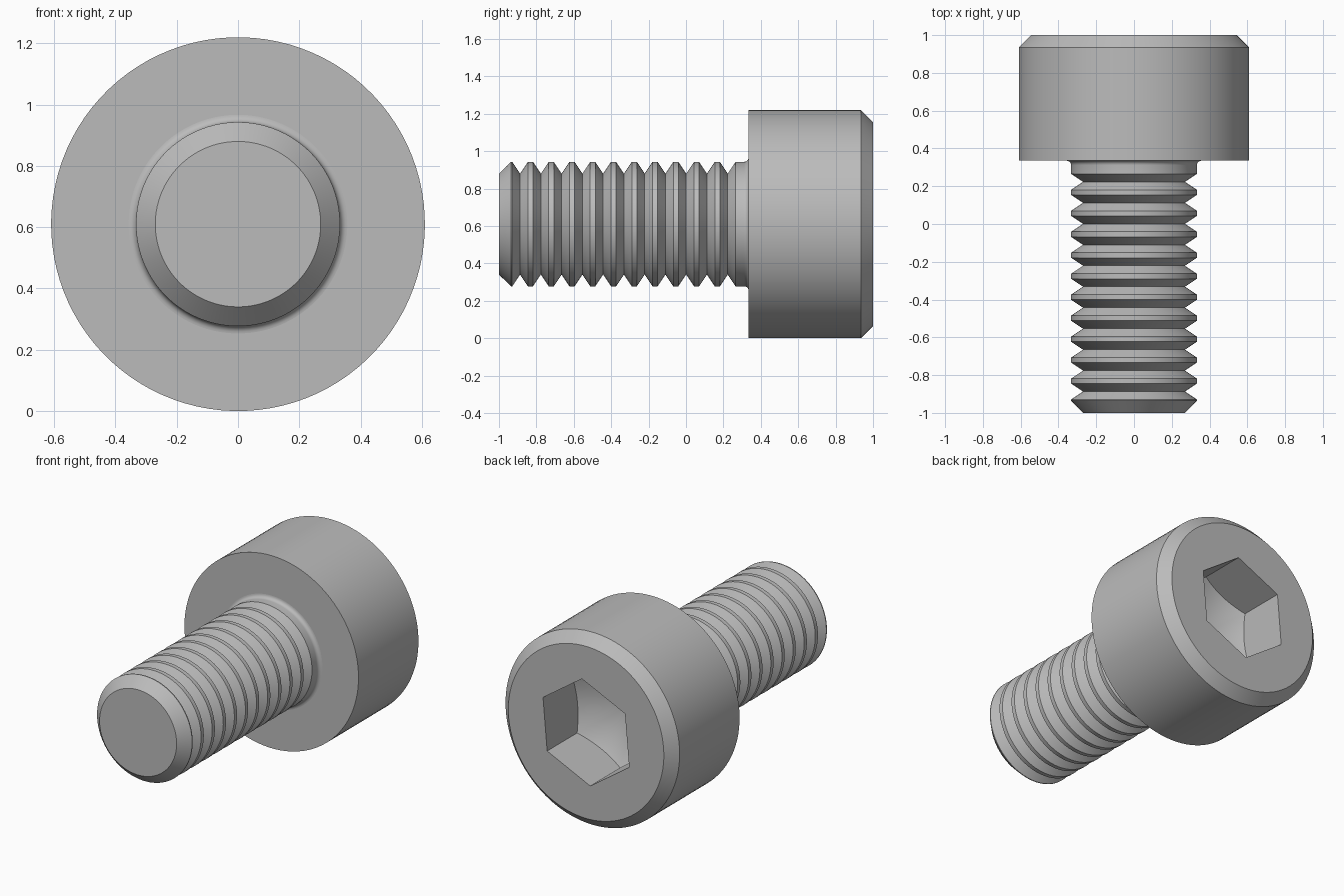
import bpy, bmesh, math

cube = bpy.data.objects.get("Cube")
if cube:
    bpy.data.objects.remove(cube, do_unlink=True)

SEGMENTS = 96            # 16 per side of the hex socket
START = math.radians(25)  # angle of the first socket corner
HEAD_R = 0.61
SHANK_R = 0.333
ROOT_R = 0.27
SEAT_Y = 0.335           # underside of the head
HEX_R = 0.333

steel = bpy.data.materials.new("grey steel")
steel.use_nodes = True
steel.diffuse_color = (0.5, 0.5, 0.5, 1)
steel.node_tree.nodes["Principled BSDF"].inputs["Base Color"].default_value = (0.5, 0.5, 0.5, 1)


def lathe(name, rings):
    """Skin rings along y; each ring maps an angle to (radius, y). Radius 0 closes to a point."""
    bm = bmesh.new()
    loops = []
    for ring in rings:
        if ring(0)[0] == 0:
            loops.append([bm.verts.new((0, ring(0)[1], HEAD_R))])
            continue
        loop = []
        for i in range(SEGMENTS):
            a = 2 * math.pi * i / SEGMENTS
            r, y = ring(a)
            loop.append(bm.verts.new((r * math.cos(a + START), y, HEAD_R + r * math.sin(a + START))))
        loops.append(loop)
    for low, high in zip(loops, loops[1:]):
        for i in range(SEGMENTS):
            j = (i + 1) % SEGMENTS
            corners = [low[i % len(low)], low[j % len(low)], high[j % len(high)], high[i % len(high)]]
            bm.faces.new(list(dict.fromkeys(corners)))
    # Both profiles run from the front to the back, so this winding faces outward
    bmesh.ops.reverse_faces(bm, faces=bm.faces[:])
    mesh = bpy.data.meshes.new(name)
    bm.to_mesh(mesh)
    bm.free()
    mesh.materials.append(steel)
    obj = bpy.data.objects.new(name, mesh)
    bpy.context.collection.objects.link(obj)
    bpy.ops.object.select_all(action='DESELECT')
    obj.select_set(True)
    bpy.context.view_layer.objects.active = obj
    bpy.ops.object.shade_smooth_by_angle(angle=math.radians(25))
    return obj


def circle(r, y):
    return lambda a: (r, y)


def hex_radius(a):
    side = math.pi / 3
    return HEX_R * math.cos(side / 2) / math.cos(a % side - side / 2)


def socket_floor(a):
    # Hex walls end where they meet the conical drill point
    r = hex_radius(a)
    return r, 0.70 - (HEX_R - r) * math.tan(math.radians(30))


# Threaded shank: chamfered tip, ring grooves, fillet under the head
pitch, half_groove = 0.111, 0.042
shank = [circle(0, -1), circle(ROOT_R, -1), circle(SHANK_R, -0.935)]
for i in range(11):
    y = -0.887 + i * pitch
    shank += [circle(SHANK_R, y - half_groove), circle(ROOT_R, y), circle(SHANK_R, y + half_groove)]
fillet = 0.024
for i in range(7):
    t = math.pi / 2 * i / 6
    shank.append(circle(SHANK_R + fillet * (1 - math.cos(t)), SEAT_Y - fillet * (1 - math.sin(t))))
lathe("threaded_shank", shank)

# Cylinder head: flat underside, chamfered rim, hex socket with conical floor
apex_y = 0.70 - HEX_R * math.tan(math.radians(30))
lathe("socket_head", [
    circle(SHANK_R + fillet, SEAT_Y), circle(HEAD_R, SEAT_Y),
    circle(HEAD_R, 0.935), circle(HEAD_R - 0.065, 1),
    lambda a: (hex_radius(a), 1), socket_floor, circle(0, apex_y),
])
